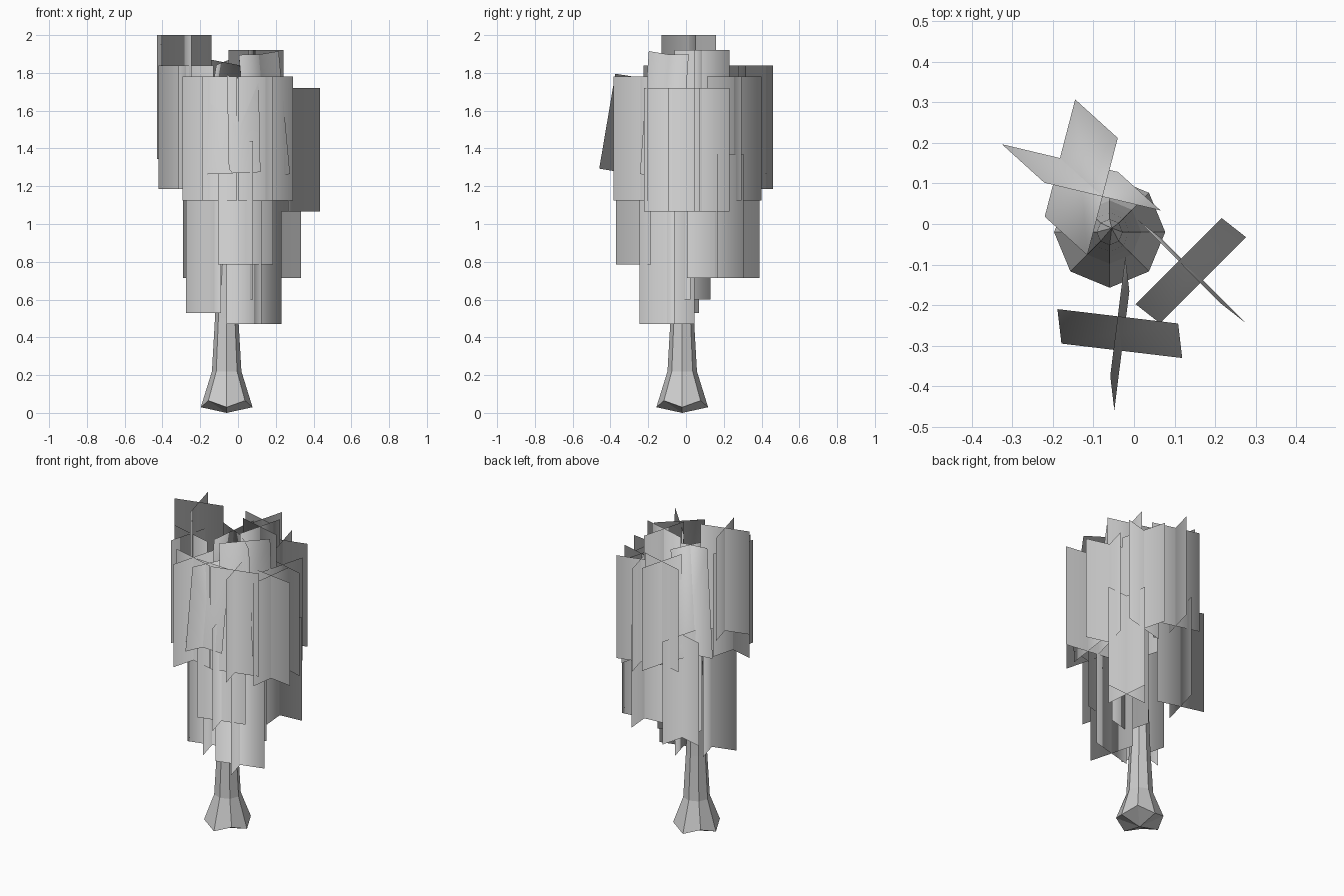
import bpy, math
from mathutils import Matrix, Vector

if "Cube" in bpy.data.objects:
    bpy.data.objects.remove(bpy.data.objects["Cube"])


def make(name, verts, faces):
    me = bpy.data.meshes.new(name)
    me.from_pydata(verts, [], faces)
    me.update()
    ob = bpy.data.objects.new(name, me)
    bpy.context.collection.objects.link(ob)
    return ob


# trunk: eight-sided flared column with a zigzag foot, pointed at both ends
rings = [(0.03, 0.137), (0.22, 0.078), (0.5, 0.062), (0.9, 0.048), (1.3, 0.032)]
verts = []
for j, (z, r) in enumerate(rings):
    for i in range(8):
        a = math.tau * i / 8
        dz = 0.035 if j == 0 and i % 2 else 0
        verts.append((-0.06 + r * math.cos(a), -0.02 + r * math.sin(a), z + dz))
verts += [(-0.06, -0.02, 0), (-0.055, -0.01, 1.55)]
faces = []
n = len(rings) * 8
for i in range(8):
    k = (i + 1) % 8
    for j in range(len(rings) - 1):
        faces.append((j * 8 + i, j * 8 + k, j * 8 + 8 + k, j * 8 + 8 + i))
    faces.append((n, k, i))
    faces.append((n - 8 + i, n - 8 + k, n + 1))
make("trunk", verts, faces)


# foliage: two crossed flat cards, optionally leaning,
# shaded with normals that point outward from the trunk axis
W, H = 0.3, 0.655


def cross(name, x, y, bottom, yaw, lean=(0, 0), h=H):
    d = Vector((lean[0], lean[1], 0))
    m = Matrix.Rotation(math.radians(yaw), 3, 'Z')
    if d.length:
        axis = Vector((0, 0, 1)).cross(d)
        m = Matrix.Rotation(math.asin(d.length / h), 3, axis) @ m
    c = Vector((x, y, bottom + h / 2))
    v, f = [], []
    up = Vector((0, 0, h / 2))
    for u in (Vector((W / 2, 0, 0)), Vector((0, W / 2, 0))):
        card = [c + m @ p for p in (-u - up, u - up, u + up, -u + up)]
        # wind each card so its face looks away from the trunk
        if (card[1] - card[0]).cross(card[3] - card[0]).dot(Vector((x, y, 0))) < 0:
            card.reverse()
        f.append(tuple(range(len(v), len(v) + 4)))
        v += card
    me = make(name, v, f).data
    me.shade_smooth()
    out = [Vector((p.x + 0.03, p.y + 0.01, 0.1)).normalized() for p in v]
    me.normals_split_custom_set_from_vertices(out)


upright = [
    (-0.285, 0.015, 1.345, 15), (0.095, 0.085, 1.265, -15),
    (-0.275, -0.08, 1.185, -15), (-0.05, 0.315, 1.185, -15),
    (-0.15, -0.235, 1.125, -15), (0.145, -0.24, 1.125, 15),
    (0.14, 0.255, 1.125, 15), (0.285, -0.075, 1.065, -8),
    (0.255, 0.085, 1.065, -15), (0.04, -0.225, 0.785, 15),
    (0.185, 0.155, 0.715, 5), (-0.145, 0.245, 0.715, -15),
    (0.04, -0.015, 0.6, 15), (-0.13, -0.075, 0.53, 15),
    (0.085, -0.10, 0.47, 15),
]
for i, (x, y, b, yaw) in enumerate(upright):
    cross(f"foliage_upright_{i + 1}", x, y, b, yaw)

# leaning clusters, tops tipped toward the trunk
cross("foliage_leaning_front", -0.035, -0.27, 1.265, -7, (-0.01, 0.085), 0.51)
cross("foliage_leaning_right", 0.14, -0.115, 1.245, 45, (-0.06, 0.047))
cross("foliage_leaning_back", -0.13, 0.115, 1.21, -14, (0.105, -0.095))
